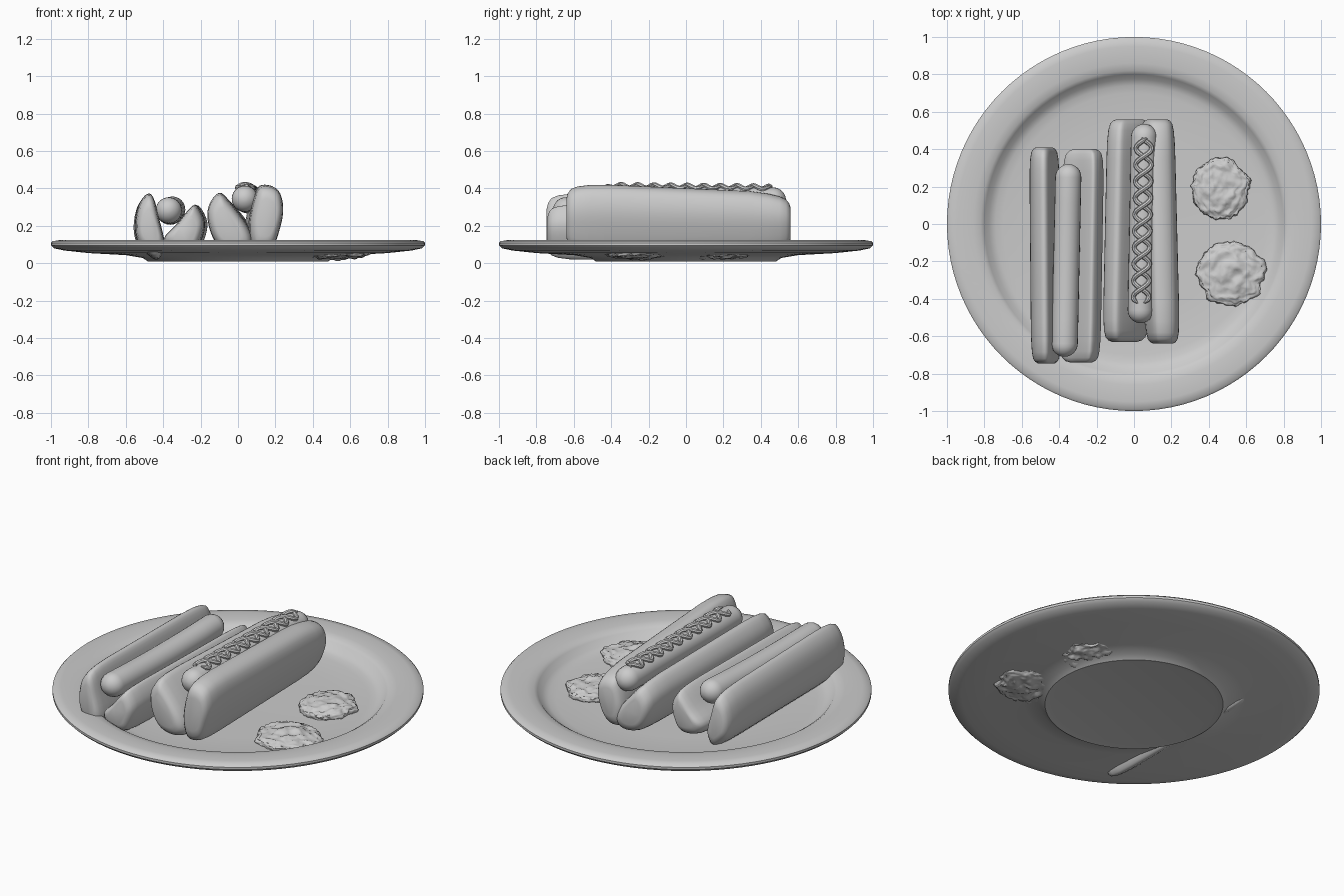
import bpy, bmesh, math
from mathutils import Vector, noise

cube = bpy.data.objects.get("Cube")
if cube:
    bpy.data.objects.remove(cube)

# One plain grey for everything
GREY = (0.6, 0.6, 0.6, 1)
grey = bpy.data.materials.new("plain_grey")
grey.use_nodes = True
grey.diffuse_color = GREY
grey.node_tree.nodes["Principled BSDF"].inputs["Base Color"].default_value = GREY


def finish(name, bm, angle=40):
    bmesh.ops.recalc_face_normals(bm, faces=bm.faces)
    mesh = bpy.data.meshes.new(name)
    bm.to_mesh(mesh)
    bm.free()
    mesh.materials.append(grey)
    ob = bpy.data.objects.new(name, mesh)
    bpy.context.collection.objects.link(ob)
    bpy.ops.object.select_all(action='DESELECT')
    ob.select_set(True)
    bpy.context.view_layer.objects.active = ob
    bpy.ops.object.shade_smooth_by_angle(angle=math.radians(angle))
    return ob


def loft(name, rings, cap=True):
    """Skin a list of equally sized closed rings of points."""
    bm = bmesh.new()
    rows = [[bm.verts.new(p) for p in ring] for ring in rings]
    n = len(rows[0])
    for a, b in zip(rows, rows[1:]):
        for i in range(n):
            j = (i + 1) % n
            bm.faces.new((a[i], a[j], b[j], b[i]))
    if cap:
        bm.faces.new(rows[0])
        bm.faces.new(rows[-1])
    return finish(name, bm)


def smooth_section(points, steps=4):
    """Closed smooth curve through the given (x, z) points."""
    pts, out = [Vector(p) for p in points], []
    for i in range(len(pts)):
        a, b, c, d = (pts[(i + k) % len(pts)] for k in (-1, 0, 1, 2))
        for s in range(steps):
            t = s / steps
            out.append(0.5 * (2 * b + (c - a) * t + (2 * a - 5 * b + 4 * c - d) * t ** 2
                              + (3 * b - a - 3 * c + d) * t ** 3))
    return out


def bun_half(name, points, y0, y1, back_dx, back_drop=0.03):
    section = smooth_section(points)
    mid = sum(section, Vector((0, 0))) / len(section)
    ends = [(0, .55), (.008, .72), (.025, .86), (.06, .94), (.12, .985), (.22, 1)]
    stations = [(y0 + d, s) for d, s in ends] + [(y1 - d, s) for d, s in reversed(ends)]
    rings = []
    for y, s in stations:
        u = (y - y0) / (y1 - y0)
        ring = []
        for p in section:
            q = mid + (p - mid) * s
            drop = back_drop * u ** 3 * max(0, (q.y - 0.1) / 0.25)
            ring.append((q.x + back_dx * u, y, q.y - drop))
        rings.append(ring)
    return loft(name, rings)


def sausage_centre(u, front, back, sag):
    p = Vector(front).lerp(Vector(back), u)
    p.z -= sag * (1 - (2 * u - 1) ** 2)
    return p


def sausage(name, front, back, r, sag):
    length = back[1] - front[1]
    ys = [r * (1 - math.cos(math.pi / 2 * k / 6)) + 0.0005 for k in range(7)]
    ys += [length * k / 10 for k in range(2, 9)] + [length - y for y in reversed(ys)]
    rings = []
    for y in ys:
        e = min(y, length - y, r)
        s = math.sqrt(r * r - (r - e) ** 2)
        c = sausage_centre(y / length, front, back, sag)
        rings.append([(c.x + s * math.cos(a), c.y, c.z + s * math.sin(a))
                      for a in (math.tau * i / 24 for i in range(24))])
    return loft(name, rings)


# Plate: turned profile of (radius, height)
profile = [(.001, .015), (.44, .015), (.48, .008), (.51, .028), (.6, .043), (.8, .054),
           (.93, .068), (.985, .08), (1, .095), (1, .108), (.99, .118), (.95, .124),
           (.86, .121), (.82, .115), (.8, .102), (.775, .07), (.74, .058), (.7, .052),
           (.5, .047), (.001, .045)]
loft("plate", [[(r * math.cos(a), r * math.sin(a), z)
                for a in (math.tau * i / 96 for i in range(96))] for r, z in profile])

# Middle bun
bun_half("middle_bun_left", [(.09, .06), (.18, .07), (.23, .19), (.246, .3), (.22, .39),
                             (.15, .42), (.1, .385), (.06, .2)], -.64, .56, -.03, .05)
bun_half("middle_bun_right", [(-.07, .06), (.03, .05), (.08, .1), (.05, .2), (-.06, .345),
                              (-.11, .375), (-.16, .31), (-.165, .22), (-.13, .12)],
         -.63, .56, .025)

# Side bun
bun_half("side_bun_right", [(-.46, .03), (-.42, .025), (-.39, .1), (-.42, .24), (-.45, .35),
                            (-.485, .37), (-.53, .31), (-.55, .2), (-.53, .1)],
         -.745, .41, -.01, .02)
bun_half("side_bun_left", [(-.36, .06), (-.25, .05), (-.2, .12), (-.18, .22), (-.22, .305),
                           (-.255, .3), (-.33, .21), (-.4, .13)], -.74, .4, .02, .01)

# Sausages
MID = ((.035, -.53, .345), (.055, .535, .335), 0.0)
sausage("middle_sausage", MID[0], MID[1], .07, MID[2])
sausage("side_sausage", (-.372, -.71, .285), (-.35, .32, .29), .07, .012)


# Sauce: two thin strands crossing each other along the sausage
def sauce_strand(name, phase):
    rings, r, count = [], .013, 140
    path = []
    for k in range(count + 1):
        u = .1 + .83 * k / count
        c = sausage_centre(u, MID[0], MID[1], MID[2])
        dx = .042 * math.sin(phase + math.tau * 5 * k / count)
        lift = .004 * math.cos(phase + math.tau * 5 * k / count)
        path.append(c + Vector((dx, 0, math.sqrt(.07 ** 2 - dx * dx) + .004 + lift)))
    for k, p in enumerate(path):
        t = (path[min(k + 1, count)] - path[max(k - 1, 0)]).normalized()
        side = t.cross(Vector((0, 0, 1))).normalized()
        up = side.cross(t)
        s = r * min(1, .3 + min(k, count - k) / 4)
        rings.append([p + s * (side * math.cos(a) + up * math.sin(a))
                      for a in (math.tau * i / 8 for i in range(8))])
    loft(name, rings)


sauce_strand("sauce_strand_a", 0.4)
sauce_strand("sauce_strand_b", 0.4 + math.pi)


# Lumpy relish heaps, sunk through the plate
def heap(name, x, y, rx, ry, seed):
    bm = bmesh.new()
    bmesh.ops.create_icosphere(bm, subdivisions=5, radius=1)
    for v in bm.verts:
        p = v.co.copy()
        rim = Vector((p.x, p.y, 0)).normalized() * 2 + Vector((seed, 0, 0))
        edge = 1 + .12 * noise.noise(rim) + .07 * noise.noise(rim * 3)
        lump = noise.noise(p * 3.5 + Vector((0, seed, 0)))
        fine = noise.noise(p * 8 + Vector((seed, seed, 0)))
        flat = math.copysign(abs(p.z) ** .7, p.z)
        v.co = (x + p.x * rx * edge * (1 + .05 * fine), y + p.y * ry * edge * (1 + .05 * fine),
                .06 + flat * (.036 + .018 * lump + .006 * fine))
    finish(name, bm, 60)


heap("relish_heap_back", .46, .19, .155, .165, 3.7)
heap("relish_heap_front", .52, -.265, .18, .17, 9.2)
